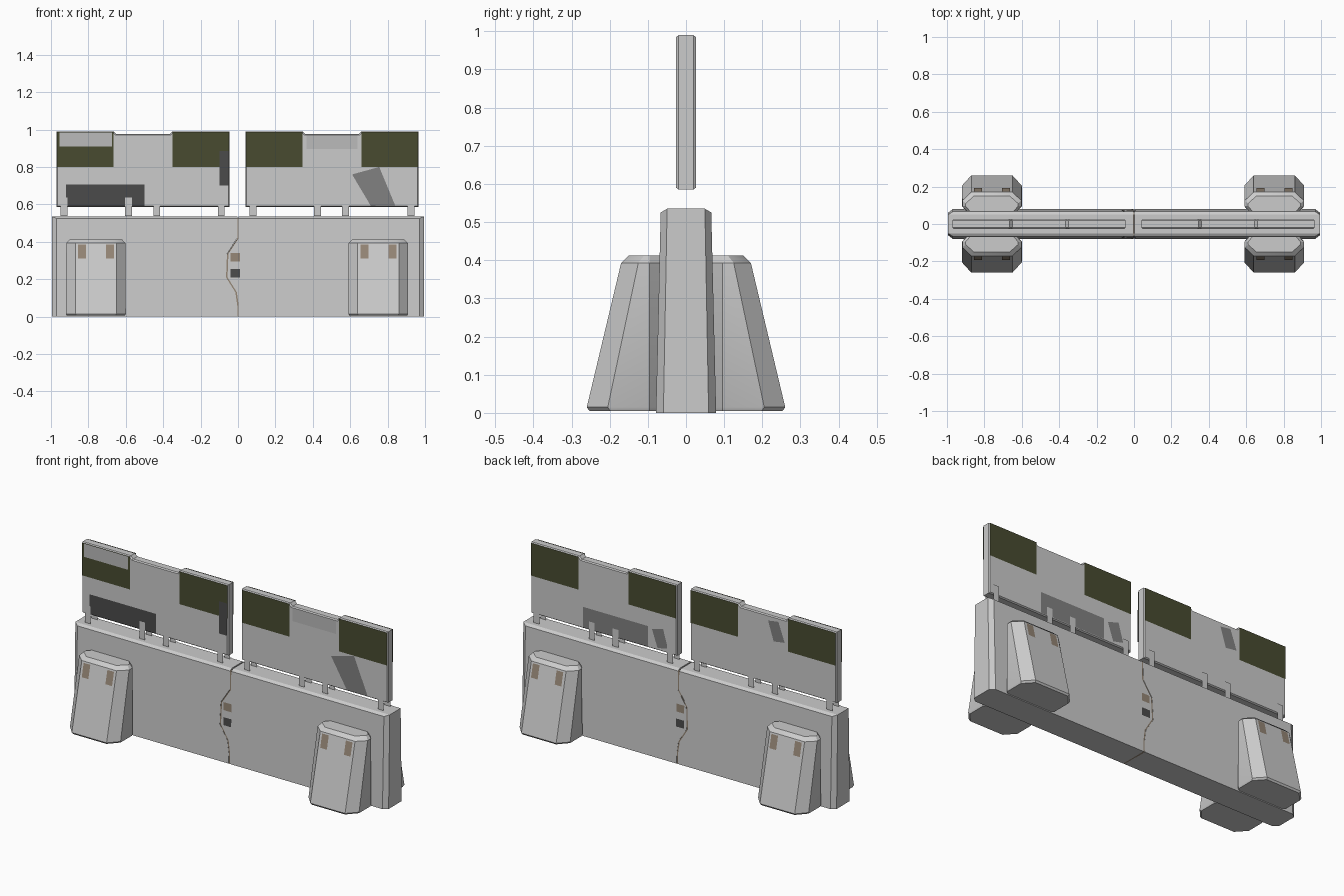
import bpy, bmesh

if "Cube" in bpy.data.objects:
    bpy.data.objects.remove(bpy.data.objects["Cube"])


def material(name, rgb):
    m = bpy.data.materials.new(name)
    m.diffuse_color = (*rgb, 1)
    m.use_nodes = True
    m.node_tree.nodes["Principled BSDF"].inputs["Base Color"].default_value = m.diffuse_color
    return m


GREEN = material("olive", (0.065, 0.07, 0.03))
TAN = material("tan", (0.30, 0.24, 0.18))
DARK = material("dark_grey", (0.07, 0.07, 0.07))
LIGHT = material("light_grey", (0.5, 0.5, 0.5))
MID = material("mid_grey", (0.22, 0.22, 0.22))


def finish(name, bm, mat=None, smooth=None):
    me = bpy.data.meshes.new(name)
    bm.to_mesh(me)
    bm.free()
    ob = bpy.data.objects.new(name, me)
    bpy.context.collection.objects.link(ob)
    if mat:
        me.materials.append(mat)
    if smooth:
        bpy.ops.object.select_all(action='DESELECT')
        ob.select_set(True)
        bpy.context.view_layer.objects.active = ob
        bpy.ops.object.shade_smooth_by_angle(angle=smooth)
    return ob


def loft(name, layers, mat=None, smooth=None):
    """Closed solid through rings of equal point count."""
    bm = bmesh.new()
    rings = [[bm.verts.new(p) for p in ring] for ring in layers]
    n = len(rings[0])
    for a, b in zip(rings, rings[1:]):
        for i in range(n):
            j = (i + 1) % n
            bm.faces.new((a[i], a[j], b[j], b[i]))
    bm.faces.new(rings[0])
    bm.faces.new(rings[-1])
    bmesh.ops.recalc_face_normals(bm, faces=bm.faces)
    return finish(name, bm, mat, smooth)


def card(name, pts, side, depth, mat):
    """Flat patch on the front (side -1) or back (side 1); depth(z) gives its y."""
    bm = bmesh.new()
    f = bm.faces.new([bm.verts.new((x, side * depth(z), z)) for x, z in pts])
    f.normal_update()
    if f.normal.y * side < 0:
        f.normal_flip()
    return finish(name, bm, mat)


def rect(x0, x1, z0, z1):
    return [(x0, z0), (x1, z0), (x1, z1), (x0, z1)]


# Barrier wall: two tapered halves meeting at an interlocking seam
H = 0.535
SEAM = [(0, H), (0, .42), (-.055, .335), (-.06, .21), (-.01, .13), (0, .06), (0, 0)]


def wall_y(z):
    return 0.079 - 0.013 * z / H


def wall_layer(s, k, d, t):
    end = s * (0.995 - d)
    pts = [(end, 0), (end, H - t)]
    pts += [(x + s * 0.004, min(z, H - t)) for x, z in SEAM]
    return [(x, k * wall_y(z), z) for x, z in pts]


for s, side in ((-1, "left"), (1, "right")):
    loft("wall_" + side, [wall_layer(s, k, d, t) for k, d, t in
         ((-1, .025, .01), (-.75, 0, 0), (.75, 0, 0), (1, .025, .01))])

# Tan filler inside the seam
edge = [(x - .006, z * .985) for x, z in SEAM] + [(x + .006, z * .985) for x, z in SEAM[::-1]]
loft("seam_filler", [[(x, k * (wall_y(z) - .001), z) for x, z in edge] for k in (-1, 1)], TAN)

# Small latch plates beside the seam
for side in (-1, 1):
    for z, mat in ((.295, TAN), (.21, DARK)):
        card("latch_plate", rect(-.04, .01, z, z + .045), side, lambda z: wall_y(z) + .002, mat)


# Buttress feet: tapered octagonal blocks on both faces
def foot_ring(cx, side, z, w, c, y_out, y_mid):
    half = [(c, y_out), (w, y_mid), (w, .095), (w - .035, .055)]
    pts = half + [(-x, y) for x, y in half[::-1]]
    return [(cx + x, side * y, z) for x, y in pts]


def foot_y(z):
    return 0.26 - 0.237 * (z - .015) + .002


for cx in (-.76, .75):
    for side in (-1, 1):
        loft("buttress_foot", [
            foot_ring(cx, side, .005, .155, .105, .253, .198),
            foot_ring(cx, side, .015, .16, .11, .26, .205),
            foot_ring(cx, side, .393, .158, .11, .17, .125),
            foot_ring(cx, side, .412, .14, .095, .15, .11)], smooth=0.5)
        for dx in (-.095, .055):
            card("foot_reflector", rect(cx + dx, cx + dx + .042, .31, .385), side, foot_y, TAN)


# Upper panels with a shallow notch along the top
def panel_layer(x0, y, d):
    x1, a, b = x0 + .925, x0 + .305, x0 + .62
    pts = [(x0 + d, .585 + d), (x0 + d, .99 - d), (a - d, .99 - d), (a + .015 - d, .975 - d),
           (b - .015 + d, .975 - d), (b + d, .99 - d), (x1 - d, .99 - d), (x1 - d, .585 + d)]
    return [(x, y, z) for x, z in pts]


def on_panel(z):
    return .0275


def on_patch(z):
    return .029


for x0 in (-.97, .04):
    loft("upper_panel", [panel_layer(x0, y, d) for y, d in
         ((-.026, .005), (-.019, 0), (.019, 0), (.026, .005))])
    # Olive corner patches
    for side in (-1, 1):
        for px in (x0 + .003, x0 + .62):
            card("olive_patch", rect(px, px + .302, .80, .987), side, on_panel, GREEN)

# Worn patches and labels on the panels (front, then back)
PATCHES = [
    (rect(-.955, -.675, .91, .985), -1, LIGHT),
    (rect(-.92, -.50, .592, .705), -1, DARK),
    (rect(-.10, -.048, .70, .885), -1, DARK),
    (rect(.365, .64, .895, .97), -1, LIGHT),
    ([(.61, .76), (.755, .80), (.84, .595), (.71, .592)], -1, MID),
    (rect(.22, .632, .592, .71), 1, MID),
    ([(.195, .70), (.125, .72), (.095, .615), (.16, .60)], 1, MID),
    ([(-.54, .945), (-.605, .955), (-.645, .845), (-.575, .835)], 1, MID),
]
for pts, side, mat in PATCHES:
    card("panel_label", pts, side, on_patch, mat)

# L-shaped clips holding the panels to the wall
for cx in (-.93, -.585, -.435, -.09, .08, .425, .575, .925):
    for side in (-1, 1):
        bm = bmesh.new()
        cols = [[bm.verts.new((cx + dx, side * y, z))
                 for y, z in ((.048, .538), (.031, .538), (.031, .638))] for dx in (-.018, .018)]
        for i in (0, 1):
            f = bm.faces.new((cols[0][i], cols[1][i], cols[1][i + 1], cols[0][i + 1]))
            f.normal_update()
            if f.normal.y * side + f.normal.z < 0:
                f.normal_flip()
        finish("panel_clip", bm)
